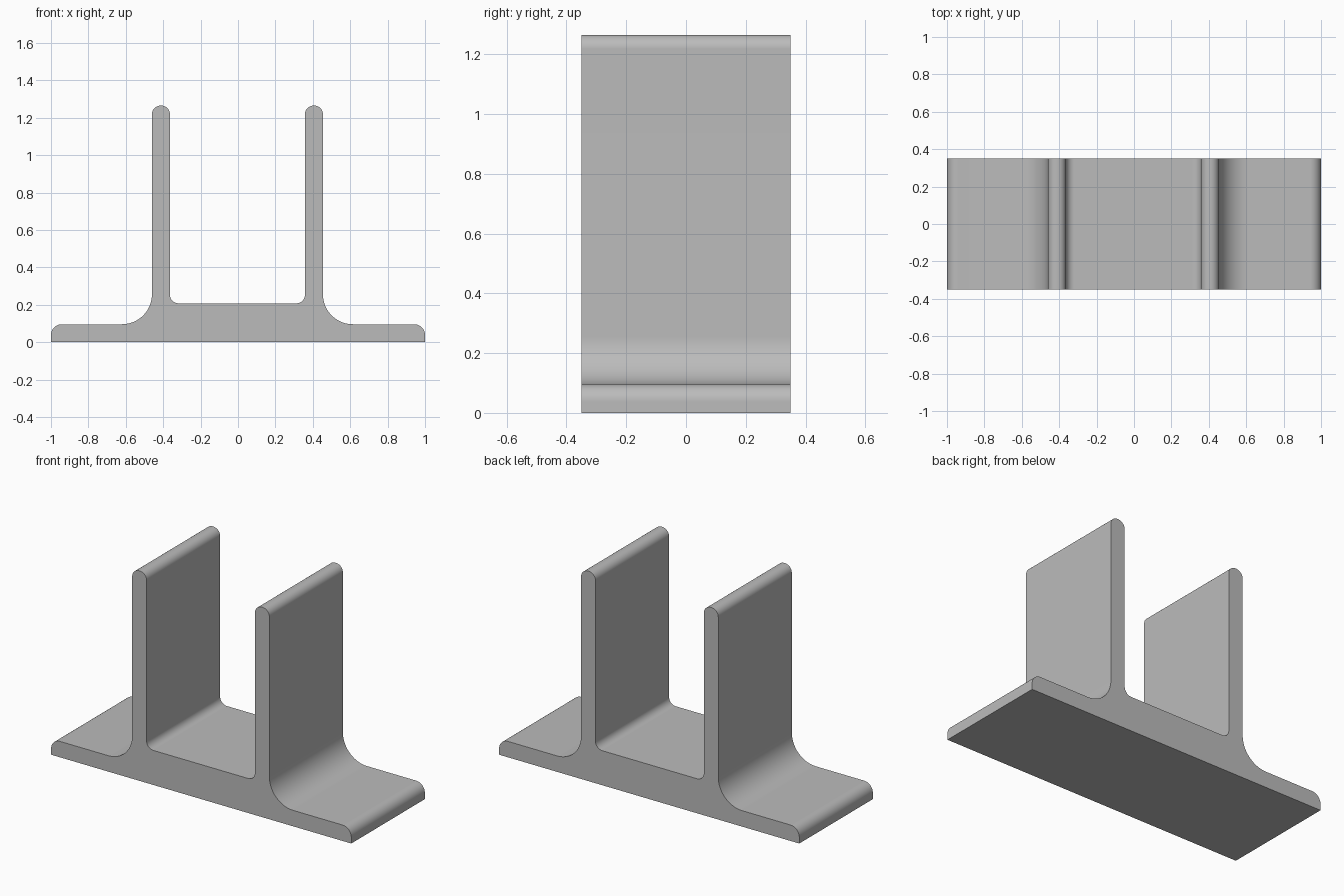
import bpy, bmesh, math
from mathutils import Vector

cube = bpy.data.objects.get("Cube")
if cube:
    bpy.data.objects.remove(cube, do_unlink=True)

HALF_DEPTH = 0.35
SHIFT = -0.003   # the walls sit a touch off centre

# Corners of one half: x, z, rounding radius
HALF = [(1.0, 0.0, 0), (1.0, 0.096, 0.058), (0.457, 0.096, 0.16),
        (0.457, 1.265, 0.046), (0.361, 1.265, 0.046), (0.361, 0.208, 0.045)]


def fillet(prev, corner, nxt, radius, steps=12):
    """Tangent arc replacing a right-angle corner."""
    if not radius:
        return [corner]
    a, b = (prev - corner).normalized(), (nxt - corner).normalized()
    centre = corner + (a + b) * radius
    return [centre - b * radius * math.cos(t) - a * radius * math.sin(t)
            for t in (math.pi / 2 * i / steps for i in range(steps + 1))]


# Full outline: right half, then its mirror in reverse order
def placed(x, z, side):
    return Vector((side * x + (SHIFT if x < 1 else 0), z))


corners = [(placed(x, z, 1), r) for x, z, r in HALF]
corners += [(placed(x, z, -1), r) for x, z, r in reversed(HALF)]
outline = []
for i, (p, r) in enumerate(corners):
    outline += fillet(corners[i - 1][0], p, corners[(i + 1) % len(corners)][0], r)

# Extrude the outline along y
bm = bmesh.new()
front = bm.faces.new([bm.verts.new((p.x, -HALF_DEPTH, p.y)) for p in outline])
ext = bmesh.ops.extrude_face_region(bm, geom=[front], use_keep_orig=True)
moved = [g for g in ext["geom"] if isinstance(g, bmesh.types.BMVert)]
bmesh.ops.translate(bm, verts=moved, vec=(0, 2 * HALF_DEPTH, 0))
bmesh.ops.recalc_face_normals(bm, faces=bm.faces)
mesh = bpy.data.meshes.new("double_wall_bracket")
bm.to_mesh(mesh)
bm.free()

bracket = bpy.data.objects.new("double_wall_bracket", mesh)
bpy.context.collection.objects.link(bracket)

# Plain grey
grey = bpy.data.materials.new("plain_grey")
grey.use_nodes = True
colour = (0.5, 0.5, 0.5, 1)
grey.diffuse_color = colour
grey.node_tree.nodes["Principled BSDF"].inputs["Base Color"].default_value = colour
mesh.materials.append(grey)

# Smooth roundings, crisp ends
bpy.ops.object.select_all(action="DESELECT")
bracket.select_set(True)
bpy.context.view_layer.objects.active = bracket
bpy.ops.object.shade_smooth_by_angle(angle=math.radians(30))
normals = bracket.modifiers.new("flat_face_normals", "WEIGHTED_NORMAL")
normals.keep_sharp = True
